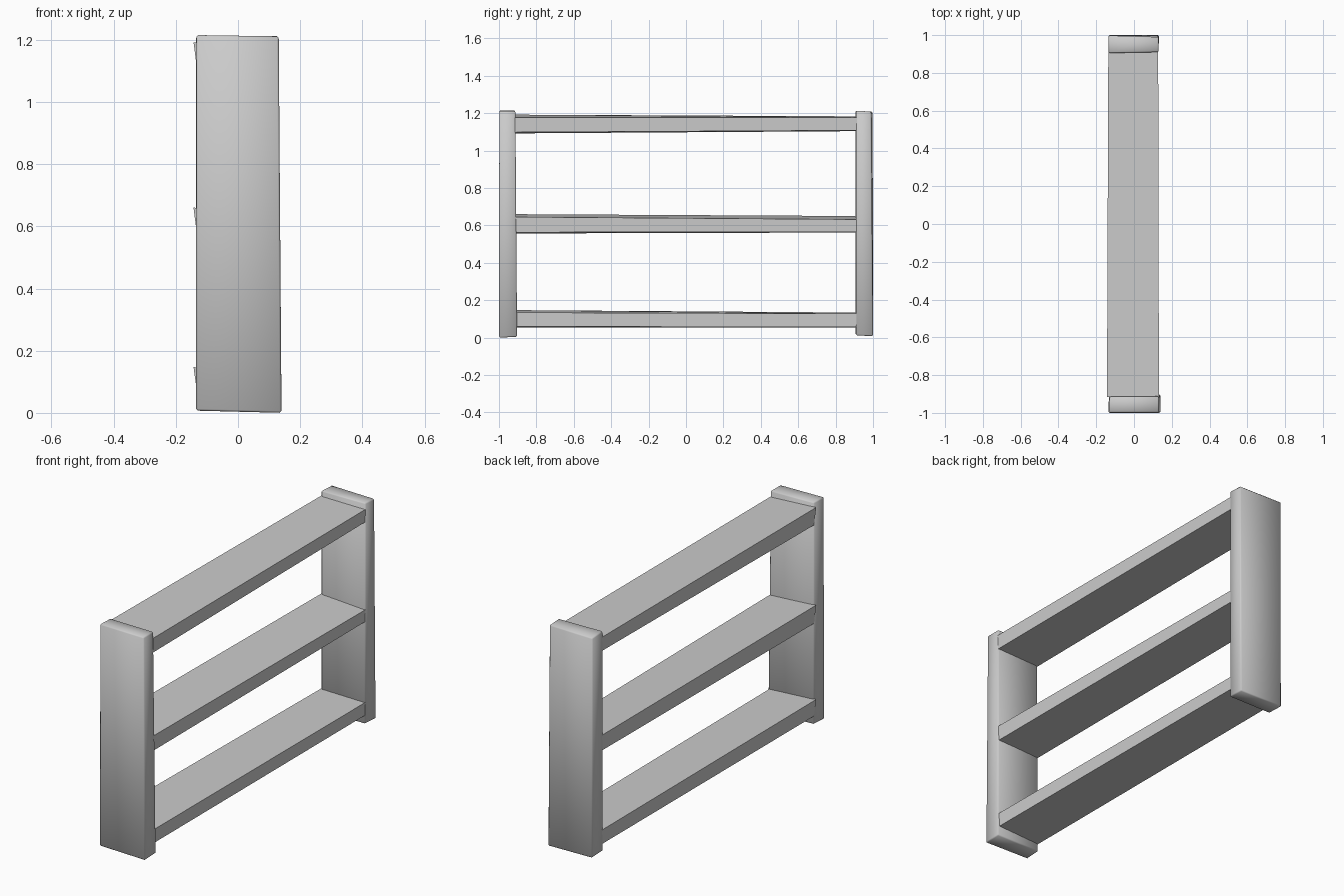
import bpy, bmesh

if "Cube" in bpy.data.objects:
    bpy.data.objects.remove(bpy.data.objects["Cube"])


def hewn_board(name, low, high, bevel=0.0):
    """Irregular six-sided board from its bottom and top corner loops."""
    bm = bmesh.new()
    a = [bm.verts.new(p) for p in low]
    b = [bm.verts.new(p) for p in high]
    bm.faces.new(a[::-1])
    bm.faces.new(b)
    for i in range(4):
        j = (i + 1) % 4
        bm.faces.new((a[i], a[j], b[j], b[i]))
    bmesh.ops.recalc_face_normals(bm, faces=bm.faces)
    me = bpy.data.meshes.new(name)
    bm.to_mesh(me)
    bm.free()
    ob = bpy.data.objects.new(name, me)
    bpy.context.collection.objects.link(ob)
    if bevel:
        mod = ob.modifiers.new("soft_edges", 'BEVEL')
        mod.width = bevel
        mod.segments = 1
        me.shade_smooth()
    return ob


# Upright side panels, slightly out of square
hewn_board("front_side_panel",
           [(-.135, -1, .007), (.14, -1, 0), (.14, -.903, .004), (-.133, -.91, .01)],
           [(-.134, -.998, 1.215), (.131, -.998, 1.211), (.131, -.912, 1.211), (-.13, -.914, 1.215)],
           0.006)
hewn_board("back_side_panel",
           [(-.134, .905, .015), (.13, .908, .012), (.132, 1, .008), (-.135, 1, .012)],
           [(-.134, .905, 1.213), (.13, .91, 1.213), (.13, .99, 1.208), (-.135, .998, 1.208)],
           0.006)

# Shelves: rear top edge height, front top edge height, underside, at each end
shelves = {
    "bottom_shelf": ((.147, .134, .053), (.134, .128, .053)),
    "middle_shelf": ((.660, .645, .557), (.650, .632, .562)),
    "top_shelf": ((1.192, 1.177, 1.092), (1.183, 1.178, 1.104)),
}
for name, ((r0, f0, u0), (r1, f1, u1)) in shelves.items():
    hewn_board(name,
               [(-.130, -.915, u0), (.130, -.915, u0 + .006), (.126, .915, u1 + .004), (-.130, .915, u1)],
               [(-.143, -.915, r0), (.132, -.915, f0), (.128, .915, f1), (-.136, .915, r1)])
